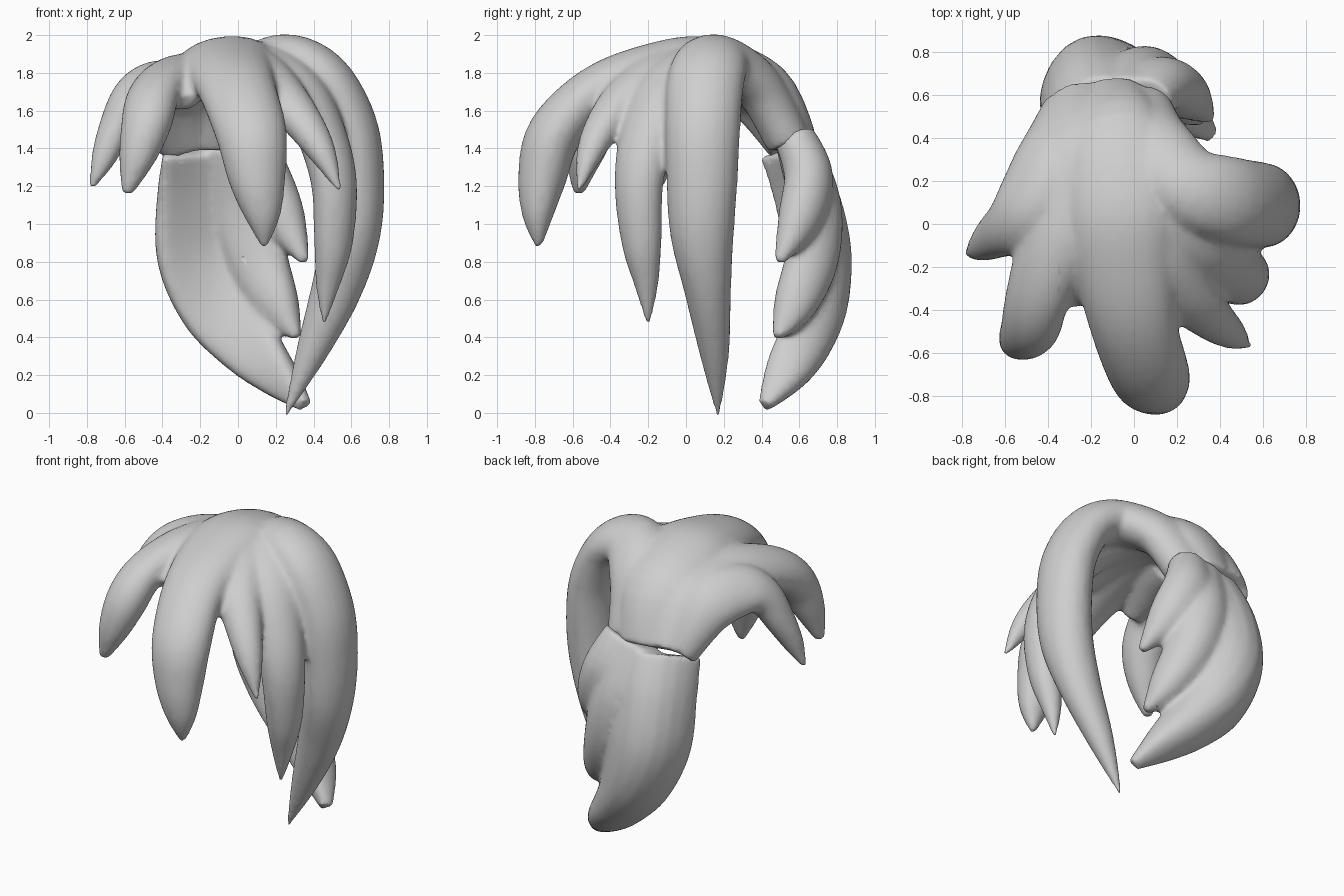
import bpy, bmesh, math
from mathutils import Vector

SIDES, STEPS = 20, 5

grey = bpy.data.materials.new("hair_grey")
grey.diffuse_color = (0.62, 0.62, 0.62, 1)


def spline(p0, p1, p2, p3, t):
    """Catmull-Rom interpolation of one path value."""
    return 0.5 * (2 * p1 + (p2 - p0) * t + (2 * p0 - 5 * p1 + 4 * p2 - p3) * t * t
                  + (3 * p1 - p0 - 3 * p2 + p3) * t ** 3)


def add_lock(bm, path, bend=0.0):
    """Loft a tapering oval lock along (x, y, z, half width, half thickness).
    bend curls the two long edges towards the head, relative to the width."""
    pts = [path[0]] + path + [path[-1]]
    samples = []
    for i in range(1, len(pts) - 2):
        for s in range(STEPS):
            samples.append([spline(*v, s / STEPS) for v in zip(*pts[i - 1:i + 3])])
    samples.append(list(path[-1]))
    rings = []
    for i, s in enumerate(samples):
        c = Vector(s[:3])
        a = Vector(samples[max(i - 1, 0)][:3])
        b = Vector(samples[min(i + 1, len(samples) - 1)][:3])
        tangent = (b - a).normalized()
        # thickness points away from the head
        out = c - Vector((0, 0.1, min(c.z, 1.2)))
        side = tangent.cross(out).normalized()
        out = side.cross(tangent).normalized()
        w, t = max(s[3], 0.012), max(s[4], 0.012)
        ring = []
        for k in range(SIDES):
            ca, sa = math.cos(2 * math.pi * k / SIDES), math.sin(2 * math.pi * k / SIDES)
            ring.append(bm.verts.new(c + side * w * ca + out * (t * sa - bend * w * ca * ca)))
        rings.append(ring)
    for r, q in zip(rings, rings[1:]):
        for k in range(SIDES):
            j = (k + 1) % SIDES
            bm.faces.new((r[k], r[j], q[j], q[k]))
    bm.faces.new(rings[0][::-1])
    bm.faces.new(rings[-1])


def build(name, locks):
    """Merge several locks into one blended, smooth body."""
    bm = bmesh.new()
    for path, bend in locks:
        add_lock(bm, path, bend)
    bmesh.ops.recalc_face_normals(bm, faces=bm.faces)
    mesh = bpy.data.meshes.new(name)
    bm.to_mesh(mesh)
    bm.free()
    mesh.materials.append(grey)
    obj = bpy.data.objects.new(name, mesh)
    bpy.context.collection.objects.link(obj)
    mod = obj.modifiers.new("blend", 'REMESH')
    mod.mode = 'VOXEL'
    mod.voxel_size = 0.016
    mod.use_smooth_shade = True
    mod = obj.modifiers.new("soften", 'SMOOTH')
    mod.factor = 0.5
    mod.iterations = 12
    mod = obj.modifiers.new("reduce", 'DECIMATE')
    mod.ratio = 0.3
    return obj


# Long lock on the right side
side_lock = [(.04, .54, 1.44, .14, .12), (.09, .38, 1.73, .18, .13), (.25, .18, 1.86, .19, .14),
             (.45, .11, 1.78, .205, .14), (.585, .09, 1.53, .20, .15), (.62, .085, 1.25, .19, .155),
             (.60, .085, .95, .17, .155), (.52, .115, .65, .125, .135), (.39, .15, .32, .08, .085),
             (.25, .17, -.015, .012, .012)]
# Medium lock in front of it
temple_lock = [(0, .5, 1.5, .12, .1), (.02, .3, 1.8, .15, .12), (.15, .05, 1.83, .17, .12),
               (.33, -.11, 1.70, .17, .12), (.45, -.21, 1.45, .155, .12), (.51, -.25, 1.2, .135, .115),
               (.505, -.235, .9, .11, .1), (.475, -.21, .68, .065, .065), (.455, -.2, .47, .012, .012)]
# Short thin lock, right of the fringe
short_lock = [(-.02, .45, 1.6, .12, .1), (0, .2, 1.84, .15, .12), (.1, -.1, 1.82, .15, .11),
              (.22, -.3, 1.69, .14, .11), (.35, -.43, 1.53, .11, .095), (.45, -.51, 1.37, .075, .07),
              (.54, -.57, 1.17, .012, .012)]
# Broad centre fringe
fringe_lock = [(-.12, .575, 1.43, .18, .12), (-.1, .42, 1.73, .23, .13), (-.07, .1, 1.865, .25, .125),
               (-.05, -.2, 1.825, .23, .125), (0, -.48, 1.70, .205, .135), (.07, -.695, 1.48, .19, .145),
               (.1, -.76, 1.25, .155, .13), (.13, -.785, 1.05, .1, .085), (.14, -.78, .88, .02, .02)]
# Left fringe
left_fringe = [(-.27, .555, 1.43, .15, .12), (-.28, .37, 1.70, .18, .12), (-.33, .05, 1.765, .18, .12),
               (-.40, -.16, 1.745, .17, .115), (-.455, -.36, 1.66, .155, .12),
               (-.485, -.48, 1.53, .14, .125), (-.535, -.54, 1.35, .1, .095), (-.59, -.57, 1.16, .03, .03)]
# Web filling the parting between centre and left fringe
parting_web = [(-.2, .1, 1.77, .14, .11), (-.24, -.1, 1.76, .14, .11), (-.27, -.25, 1.71, .12, .09),
               (-.285, -.36, 1.64, .06, .05)]
# Left side lock
left_lock = [(-.3, .54, 1.43, .14, .11), (-.39, .34, 1.67, .175, .11), (-.49, .12, 1.73, .17, .105),
             (-.57, 0, 1.66, .14, .105), (-.65, -.06, 1.5, .105, .09), (-.715, -.11, 1.34, .065, .065),
             (-.775, -.14, 1.19, .015, .015)]
build("hair_top", [(p, 0) for p in (side_lock, temple_lock, short_lock, fringe_lock,
                                    left_fringe, parting_web, left_lock)])

# Tail: one broad curled lock with two shorter ones on its right
tail_main = [(-.18, .59, 1.40, .27, .095), (-.21, .68, 1.15, .27, .125), (-.205, .735, .85, .27, .14),
             (-.1, .72, .58, .235, .14), (.06, .645, .37, .18, .13), (.22, .54, .2, .12, .11),
             (.36, .42, .04, .04, .04)]
tail_middle = [(-.04, .58, 1.44, .15, .11), (.02, .68, 1.12, .18, .14), (.10, .67, .82, .17, .14),
               (.22, .575, .56, .12, .11), (.315, .48, .40, .025, .03)]
tail_upper = [(.06, .575, 1.46, .12, .11), (.13, .65, 1.25, .15, .13), (.24, .60, 1.02, .125, .115),
              (.355, .49, .80, .025, .03)]
build("hair_tail", [(tail_main, 0.4), (tail_middle, 0.15), (tail_upper, 0)])
